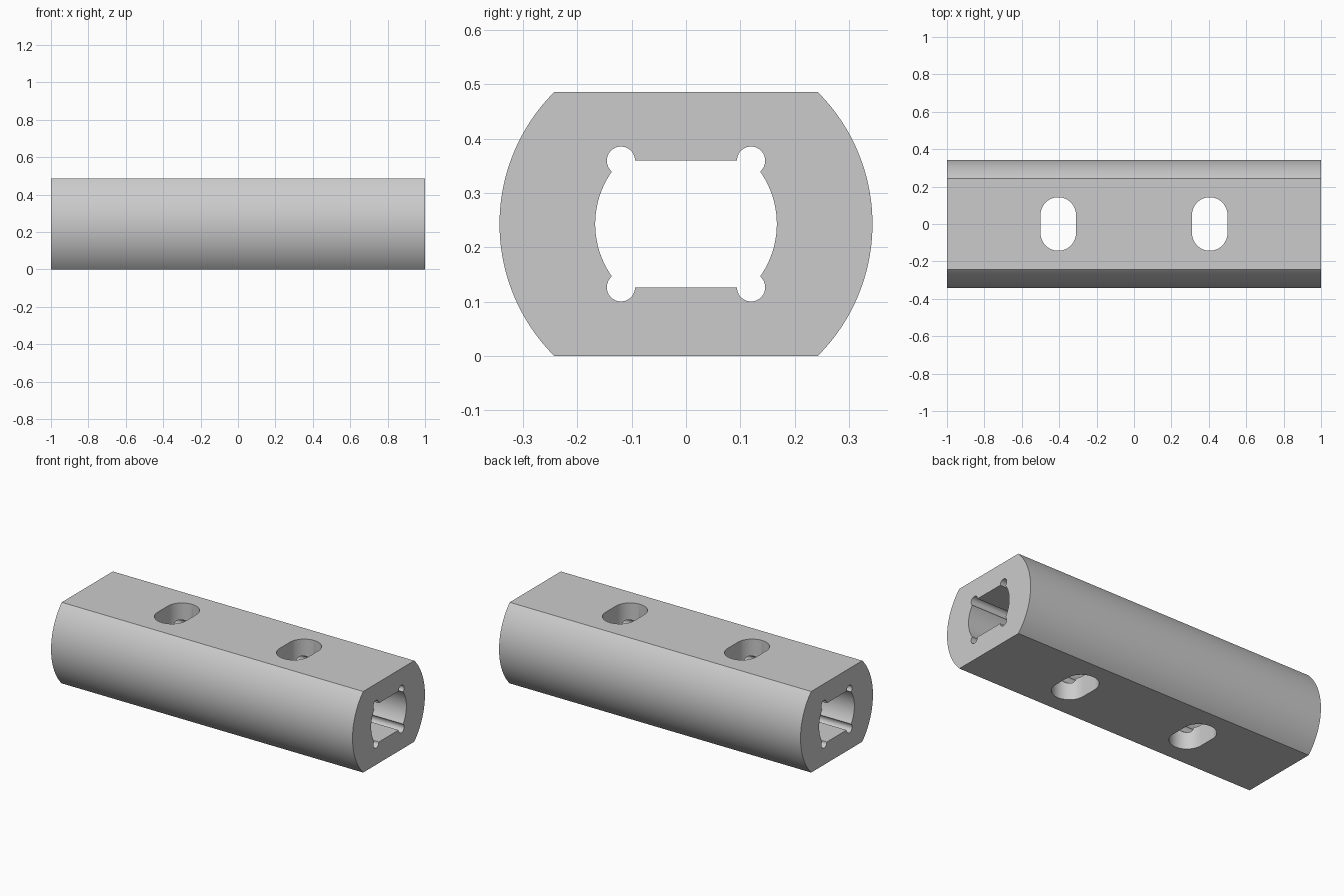
import bpy
import bmesh
from math import asin, atan2, cos, hypot, pi, sin
from mathutils import Vector

cube = bpy.data.objects.get("Cube")
if cube:
    bpy.data.objects.remove(cube, do_unlink=True)

LENGTH = 2.0
HALF_HEIGHT = 0.243
OUTER_RADIUS = 0.343
BORE_RADIUS = 0.167
BORE_HALF_HEIGHT = 0.1165
RELIEF_RADIUS = 0.026
SLOT_X = 0.405
SLOT_RADIUS = 0.095
SLOT_HALF_LENGTH = 0.143

grey = bpy.data.materials.new("light grey")
grey.use_nodes = True
colour = (0.6, 0.6, 0.6, 1)
grey.diffuse_color = colour
grey.node_tree.nodes["Principled BSDF"].inputs["Base Color"].default_value = colour


def arc(centre, radius, start, end, steps):
    angles = [start + (end - start) * i / steps for i in range(steps + 1)]
    return [(centre[0] + radius * cos(a), centre[1] + radius * sin(a)) for a in angles]


def prism(name, loop, place, sweep):
    """Extrude a closed 2D loop along the sweep vector."""
    bm = bmesh.new()
    face = bm.faces.new([bm.verts.new(place(u, v)) for u, v in loop])
    swept = bmesh.ops.extrude_face_region(bm, geom=[face])["geom"]
    verts = [g for g in swept if isinstance(g, bmesh.types.BMVert)]
    bmesh.ops.translate(bm, verts=verts, vec=Vector(sweep))
    bmesh.ops.recalc_face_normals(bm, faces=bm.faces)
    mesh = bpy.data.meshes.new(name)
    bm.to_mesh(mesh)
    bm.free()
    mesh.materials.append(grey)
    obj = bpy.data.objects.new(name, mesh)
    bpy.context.collection.objects.link(obj)
    return obj


def along_x(length):
    return lambda u, v: (-length / 2, u, v + HALF_HEIGHT)


# Round bar with a flat top and bottom
edge = asin(HALF_HEIGHT / OUTER_RADIUS)
outline = arc((0, 0), OUTER_RADIUS, -edge, edge, 48)
outline += arc((0, 0), OUTER_RADIUS, pi - edge, pi + edge, 48)
body = prism("bar_body", outline, along_x(LENGTH), (LENGTH, 0, 0))

# Bore: one quadrant of wall and corner relief, mirrored around
corner_y = (BORE_RADIUS ** 2 - BORE_HALF_HEIGHT ** 2) ** 0.5
corner = (corner_y, BORE_HALF_HEIGHT)
wall_end = atan2(corner[1], corner[0]) - 2 * asin(RELIEF_RADIUS / (2 * BORE_RADIUS))
wall = arc((0, 0), BORE_RADIUS, 0, wall_end, 16)
start = atan2(wall[-1][1] - corner[1], wall[-1][0] - corner[0])
quadrant = wall + arc(corner, RELIEF_RADIUS, start, pi, 24)[1:]
half = quadrant + [(-y, z) for y, z in reversed(quadrant)]
bore_loop = half + [(y, -z) for y, z in reversed(half)][1:-1]
bore = prism("bore_cutter", bore_loop, along_x(LENGTH + 0.2), (LENGTH + 0.2, 0, 0))

# Two rounded slots through both flats
offset = SLOT_HALF_LENGTH - SLOT_RADIUS
slot_loop = arc((0, offset), SLOT_RADIUS, 0, pi, 32)
slot_loop += arc((0, -offset), SLOT_RADIUS, pi, 2 * pi, 32)
slots = [
    prism("slot_cutter", slot_loop,
          lambda u, v, s=side: (u + s * SLOT_X, v, -0.1), (0, 0, 2 * HALF_HEIGHT + 0.2))
    for side in (-1, 1)
]

# Cut the openings and bake the result
bpy.ops.object.select_all(action="DESELECT")
bpy.context.view_layer.objects.active = body
body.select_set(True)
for cutter in [bore] + slots:
    cutter.hide_render = True
    cut = body.modifiers.new("cut", "BOOLEAN")
    cut.operation = "DIFFERENCE"
    cut.solver = "EXACT"
    cut.object = cutter
    bpy.ops.object.modifier_apply(modifier=cut.name)
    bpy.data.objects.remove(cutter, do_unlink=True)

bpy.ops.object.shade_smooth_by_angle(angle=pi / 6)
